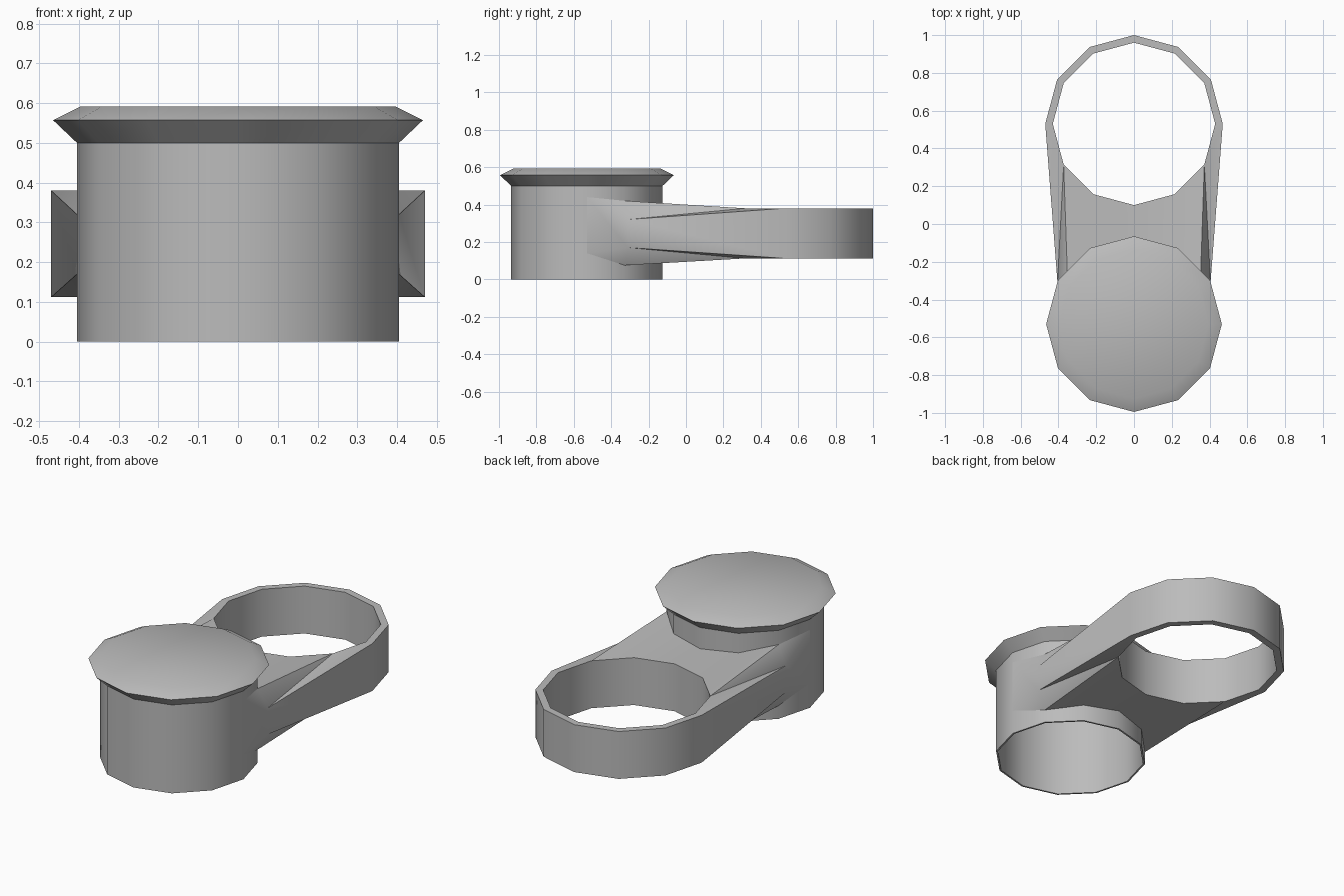
import bpy, bmesh, math

if "Cube" in bpy.data.objects:
    bpy.data.objects.remove(bpy.data.objects["Cube"], do_unlink=True)

SIDES = 12
CAP_Y, RING_Y = -0.53, 0.53

grey = bpy.data.materials.new("plain grey")
grey.use_nodes = True
colour = (0.5, 0.5, 0.5, 1)
grey.diffuse_color = colour
grey.node_tree.nodes["Principled BSDF"].inputs["Base Color"].default_value = colour


def finish(name, bm, angle):
    bmesh.ops.remove_doubles(bm, verts=bm.verts, dist=0.0005)
    bmesh.ops.recalc_face_normals(bm, faces=bm.faces)
    mesh = bpy.data.meshes.new(name)
    bm.to_mesh(mesh)
    bm.free()
    mesh.materials.append(grey)
    obj = bpy.data.objects.new(name, mesh)
    bpy.context.collection.objects.link(obj)
    bpy.ops.object.select_all(action='DESELECT')
    obj.select_set(True)
    bpy.context.view_layer.objects.active = obj
    bpy.ops.object.shade_smooth_by_angle(angle=math.radians(angle))
    return obj


def circle_point(i, radius, cy, z):
    a = 2 * math.pi * i / SIDES
    return (radius * math.cos(a), cy + radius * math.sin(a), z)


# Hollow cap: thin skirt, flared rim and flat lid, revolved from one profile
profile = [(0.395, 0.57), (0.395, 0), (0.405, 0), (0.405, 0.5),
           (0.465, 0.557), (0.395, 0.592)]
bm = bmesh.new()
loops = [[bm.verts.new(circle_point(i, r, CAP_Y, z)) for i in range(SIDES)]
         for r, z in profile]
for a, b in zip(loops, loops[1:]):
    for i in range(SIDES):
        j = (i + 1) % SIDES
        bm.faces.new((a[i], a[j], b[j], b[i]))
bm.faces.new(loops[0])
bm.faces.new(loops[-1])
finish("cap", bm, 35)

# Strap: round eye at the back, flaring into the cap skirt at the front
bm = bmesh.new()
HALF = SIDES // 2


def strap_layer(ring_z, tip_z, cap_heights):
    """One skin of the strap; returns its hole loop and its outer edge."""
    hole = [bm.verts.new(circle_point(i, 0.43, RING_Y, ring_z)) for i in range(SIDES)]
    outer = [bm.verts.new(circle_point(i, 0.47, RING_Y, ring_z)) for i in range(HALF + 1)]
    heights = cap_heights + cap_heights[-2::-1]
    cap = [bm.verts.new(circle_point(i, 0.405, CAP_Y, heights[i])) for i in range(HALF + 1)]
    tips = [bm.verts.new((s * 0.405, -0.31, tip_z)) for s in (1, -1)]
    # Rim of the eye
    for i in range(HALF):
        bm.faces.new((hole[i], hole[i + 1], outer[i + 1], outer[i]))
    # Web between the eye and the cap
    for i in range(1, HALF - 1):
        bm.faces.new((hole[-i], hole[-i - 1], cap[i + 1], cap[i]))
    # Shoulders along both sides
    for h, side, near, edge, tip, last in (
            (hole[0], hole[-1], cap[1], outer[0], tips[0], cap[0]),
            (hole[HALF], hole[HALF + 1], cap[-2], outer[-1], tips[1], cap[-1])):
        bm.faces.new((h, side, edge))
        bm.faces.new((side, tip, edge))
        bm.faces.new((side, near, tip))
        bm.faces.new((near, last, tip))
    return hole, [cap[0], tips[0]] + outer + [tips[1], cap[-1]]


top_hole, top_edge = strap_layer(0.38, 0.32, [0.44, 0.42, 0.39, 0.38])
low_hole, low_edge = strap_layer(0.112, 0.17, [0.14, 0.075, 0.095, 0.11])

# Inner wall of the eye and outer wall of the strap
for i in range(SIDES):
    j = (i + 1) % SIDES
    bm.faces.new((top_hole[i], top_hole[j], low_hole[j], low_hole[i]))
for i in range(len(top_edge) - 1):
    bm.faces.new((top_edge[i], top_edge[i + 1], low_edge[i + 1], low_edge[i]))
finish("strap", bm, 35)
